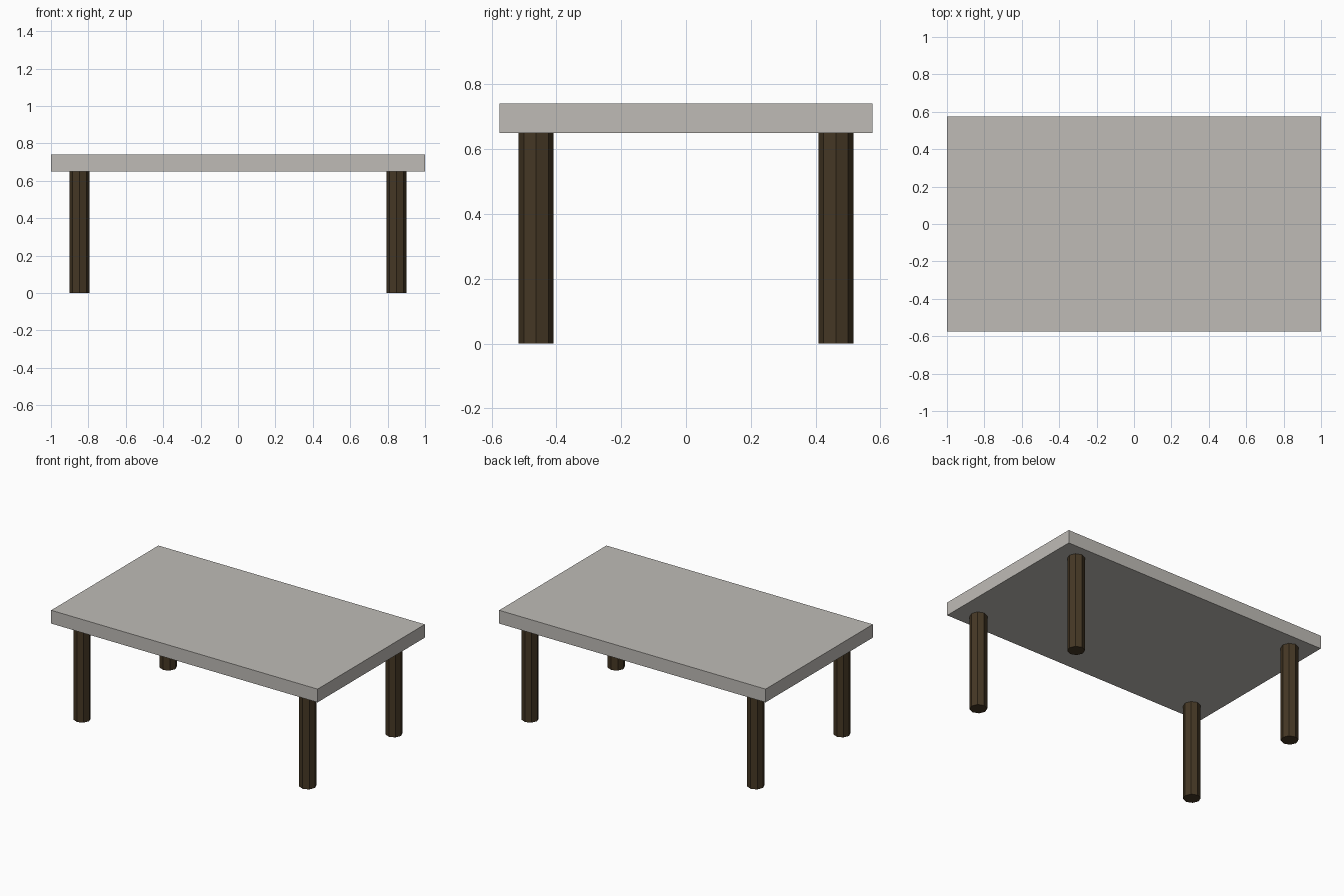
import bpy

cube = bpy.data.objects.get("Cube")
if cube:
    bpy.data.objects.remove(cube, do_unlink=True)


def make_material(name, rgb):
    mat = bpy.data.materials.new(name)
    mat.use_nodes = True
    color = (*rgb, 1.0)
    mat.diffuse_color = color
    mat.node_tree.nodes["Principled BSDF"].inputs["Base Color"].default_value = color
    return mat


stone = make_material("pale grey stone", (0.52, 0.50, 0.47))
wood = make_material("dark brown wood", (0.060, 0.039, 0.018))

HALF_DEPTH = 0.575
UNDERSIDE, TOP = 0.65, 0.74
LEG_X, LEG_Y, LEG_RADIUS = 0.847, 0.462, 0.054

# Slab tabletop
bpy.ops.mesh.primitive_cube_add(size=1, location=(0, 0, (UNDERSIDE + TOP) / 2))
tabletop = bpy.context.object
tabletop.name = "tabletop"
tabletop.scale = (2, 2 * HALF_DEPTH, TOP - UNDERSIDE)
bpy.ops.object.transform_apply(location=False, rotation=False, scale=True)
tabletop.data.materials.append(stone)

# Four eight-sided legs, flat shaded, with corners on the axes
for y_name, y_sign in (("front", -1), ("back", 1)):
    for x_name, x_sign in (("right", -1), ("left", 1)):
        bpy.ops.mesh.primitive_cylinder_add(
            vertices=8, radius=LEG_RADIUS, depth=UNDERSIDE,
            location=(x_sign * LEG_X, y_sign * LEG_Y, UNDERSIDE / 2))
        leg = bpy.context.object
        leg.name = f"{y_name}_{x_name}_leg"
        leg.data.materials.append(wood)
